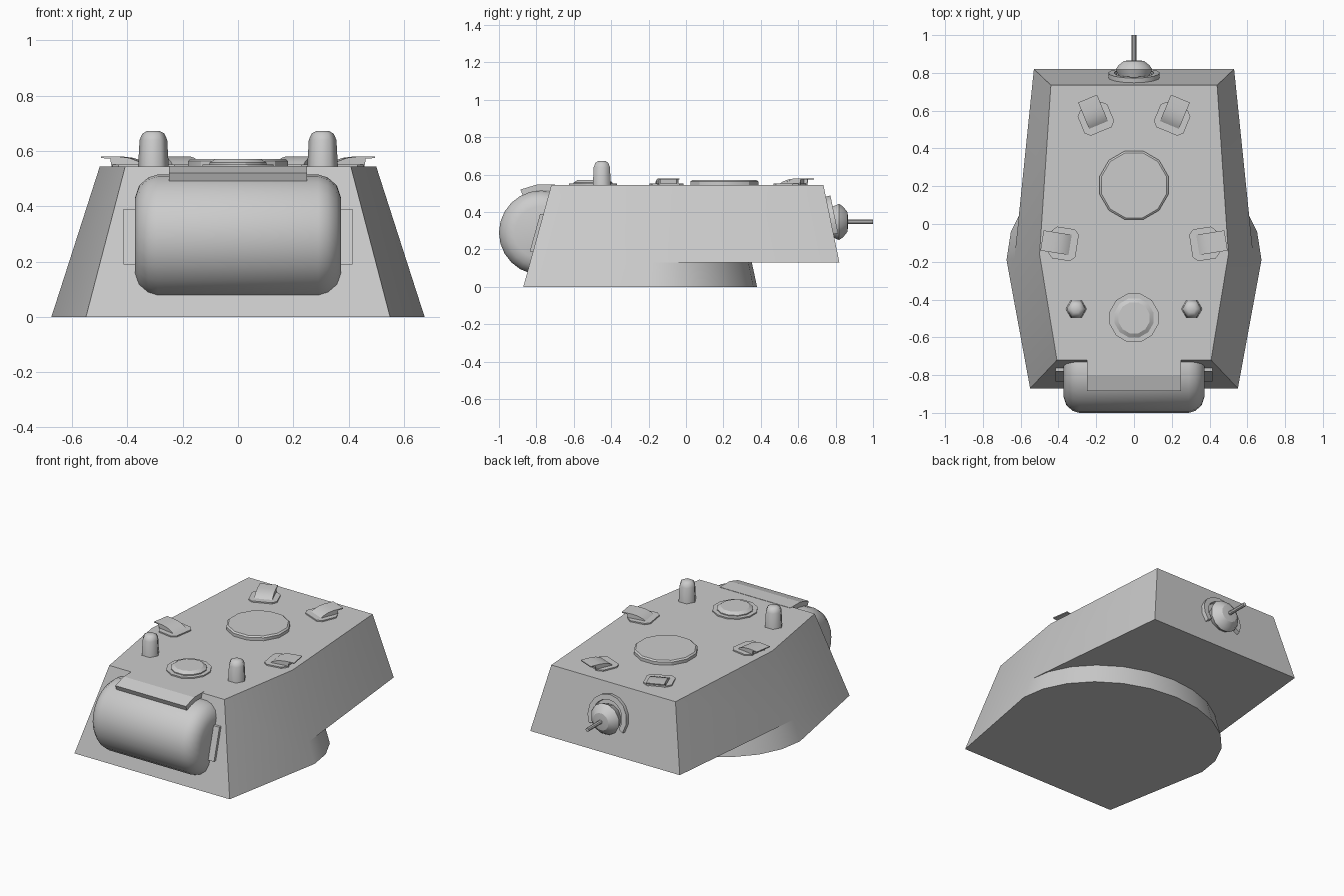
import bpy, bmesh
from math import pi, radians, sin, cos, atan2
from mathutils import Matrix, Vector

if "Cube" in bpy.data.objects:
    bpy.data.objects.remove(bpy.data.objects["Cube"])

T = lambda x, y, z: Matrix.Translation((x, y, z))
R = lambda a, ax: Matrix.Rotation(a, 4, ax)
ROOF = 0.544


def finish(name, bm, angle=35):
    bmesh.ops.recalc_face_normals(bm, faces=bm.faces[:])
    me = bpy.data.meshes.new(name)
    bm.to_mesh(me)
    bm.free()
    if angle:
        me.shade_smooth()
        me.set_sharp_from_angle(angle=radians(angle))
    ob = bpy.data.objects.new(name, me)
    bpy.context.collection.objects.link(ob)
    return ob


def lathe(name, profile, sides, matrix, phase=0.0, angle=35):
    """Revolve (radius, height) points around local z and cap the ends."""
    bm = bmesh.new()
    rings = [[bm.verts.new(matrix @ Vector((r * cos(phase + 2 * pi * i / sides),
                                            r * sin(phase + 2 * pi * i / sides), h)))
              for i in range(sides)] for r, h in profile]
    for a, b in zip(rings, rings[1:]):
        for i in range(sides):
            j = (i + 1) % sides
            bm.faces.new((a[i], a[j], b[j], b[i]))
    bm.faces.new(rings[0])
    bm.faces.new(rings[-1])
    return finish(name, bm, angle)


def prism(bm, pts, width, matrix, offset=0.0):
    """Extrude a local x/z outline along local y."""
    lo, hi = [[bm.verts.new(matrix @ Vector((a, offset + s * width / 2, b))) for a, b in pts]
              for s in (-1, 1)]
    n = len(pts)
    for i in range(n):
        j = (i + 1) % n
        bm.faces.new((lo[i], lo[j], hi[j], hi[i]))
    bm.faces.new(lo)
    bm.faces.new(hi)


# Armoured body with the curved turret ring skirt
bm = bmesh.new()
V = lambda x, y, z: bm.verts.new((x, y, z))
SEG = 12
arc_hi = [V(0.633 * cos(pi * i / SEG), -0.183 + 0.535 * sin(pi * i / SEG), 0.13) for i in range(SEG + 1)]
arc_lo = [V(0.675 * cos(pi * i / SEG), -0.19 + 0.57 * sin(pi * i / SEG), 0) for i in range(SEG + 1)]
side = {}
for s, k in ((1, 0), (-1, SEG)):
    nose, mid, tail = V(s * 0.44, 0.735, ROOF), V(s * 0.50, -0.16, ROOF), V(s * 0.408, -0.72, ROOF)
    low_nose, low_tail = V(s * 0.53, 0.82, 0.13), V(s * 0.55, -0.87, 0)
    bm.faces.new((nose, mid, arc_hi[k], low_nose))
    bm.faces.new((mid, tail, low_tail, arc_lo[k], arc_hi[k]))
    side[s] = nose, mid, tail, low_nose, low_tail
r, l = side[1], side[-1]
bm.faces.new((r[0], r[1], r[2], l[2], l[1], l[0]))
bm.faces.new((r[0], r[3], l[3], l[0]))
bm.faces.new((r[2], r[4], l[4], l[2]))
bm.faces.new([r[3]] + arc_hi + [l[3]])
bm.faces.new([r[4]] + arc_lo + [l[4]])
for i in range(SEG):
    bm.faces.new((arc_hi[i], arc_hi[i + 1], arc_lo[i + 1], arc_lo[i]))
finish("turret_body", bm, 20)

# Rounded drum mantlet across the front
half = [(0.225, 0.29), (0.214, 0.325), (0.185, 0.358), (0.14, 0.373)]
lathe("mantlet_drum", [(r_, -h) for r_, h in half[::-1]] + half, 24,
      T(0, -0.775, 0.29) @ R(pi / 2, 'Y'), angle=40)

# Bent rain hood above the drum
to_front = R(-pi / 2, 'Z')
bm = bmesh.new()
prism(bm, [(0.70, 0.546), (0.80, 0.546), (0.885, 0.52), (0.873, 0.49), (0.79, 0.516), (0.70, 0.516)],
      0.50, to_front)
finish("mantlet_hood", bm, 0)

# Cheek strips beside the drum
for s in (-1, 1):
    bm = bmesh.new()
    prism(bm, [(0.79, 0.19), (0.835, 0.19), (0.78, 0.39), (0.735, 0.39)], 0.045, to_front, s * 0.392)
    finish("mantlet_cheek", bm, 0)

# Roof hatch, ventilator and flange
lathe("roof_hatch", [(0.188, ROOF - 0.01), (0.188, 0.563), (0.178, 0.571)], 12,
      T(0, 0.205, 0), pi / 12, 30)
lathe("vent_flange", [(0.133, ROOF - 0.01), (0.133, 0.552)], 12, T(0, -0.497, 0), pi / 12, 30)
lathe("vent_cap", [(0.107, ROOF), (0.107, 0.558), (0.085, 0.572)], 12, T(0, -0.497, 0), pi / 12, 30)

# Two hexagonal roof posts
for s in (-1, 1):
    lathe("roof_post", [(0.056, ROOF - 0.01), (0.050, 0.64), (0.040, 0.663), (0.022, 0.673)], 6,
          T(s * 0.306, -0.45, 0), 0, 62)

# Four hooded periscopes: base plate, curved cover, cheeks and recessed block
for x, y, ang in ((0.214, 0.587, 67.5), (0.405, -0.10, 9)):
    for s in (-1, 1):
        m = T(s * x, y, ROOF) @ R(radians(ang if s > 0 else 180 - ang), 'Z')
        bm = bmesh.new()
        prism(bm, [(-0.078, 0), (-0.055, 0.018), (-0.02, 0.031), (0.02, 0.036), (0.083, 0.036),
                   (0.083, 0.03), (0.02, 0.029), (-0.02, 0.022), (-0.06, 0)], 0.108, m)
        for c in (-1, 1):
            prism(bm, [(-0.07, 0), (-0.02, 0.027), (0.02, 0.032), (0.05, 0.032), (0.045, 0)],
                  0.008, m, c * 0.049)
        prism(bm, [(-0.06, 0), (-0.02, 0.024), (0.03, 0.03), (0.03, 0)], 0.09, m)
        finish("periscope", bm, 40)
        bm = bmesh.new()
        plate = [(-0.105, -0.06), (-0.08, -0.085), (0.015, -0.085), (0.04, -0.06),
                 (0.04, 0.06), (0.015, 0.085), (-0.08, 0.085), (-0.105, 0.06)]
        prism(bm, plate, 0.016, m @ R(pi / 2, 'X'))
        finish("periscope_base", bm, 0)

# Ball mount and gun on the back wall
along_y = T(0, 0, 0.347) @ R(-pi / 2, 'X')
lathe("gun_ball", [(0.07, 0.75), (0.10, 0.818), (0.085, 0.84), (0.055, 0.863), (0.03, 0.866)], 12,
      along_y, pi / 12, 30)
lathe("gun_barrel", [(0.012, 0.84), (0.012, 1.0)], 8, along_y)

# Crescent guard lying on the sloped wall around the ball
bm = bmesh.new()
tilt = T(0, 0.782, 0.35) @ R(atan2(0.085, 0.414), 'X')
angles = [radians(-30 + 240 * i / 10) for i in range(11)]
ring = [(0.137 * cos(a), 0.137 * sin(a)) for a in angles] + \
       [(0.105 * cos(a), 0.105 * sin(a)) for a in reversed(angles)]
prism(bm, ring, 0.036, tilt)
finish("ball_guard", bm, 30)
